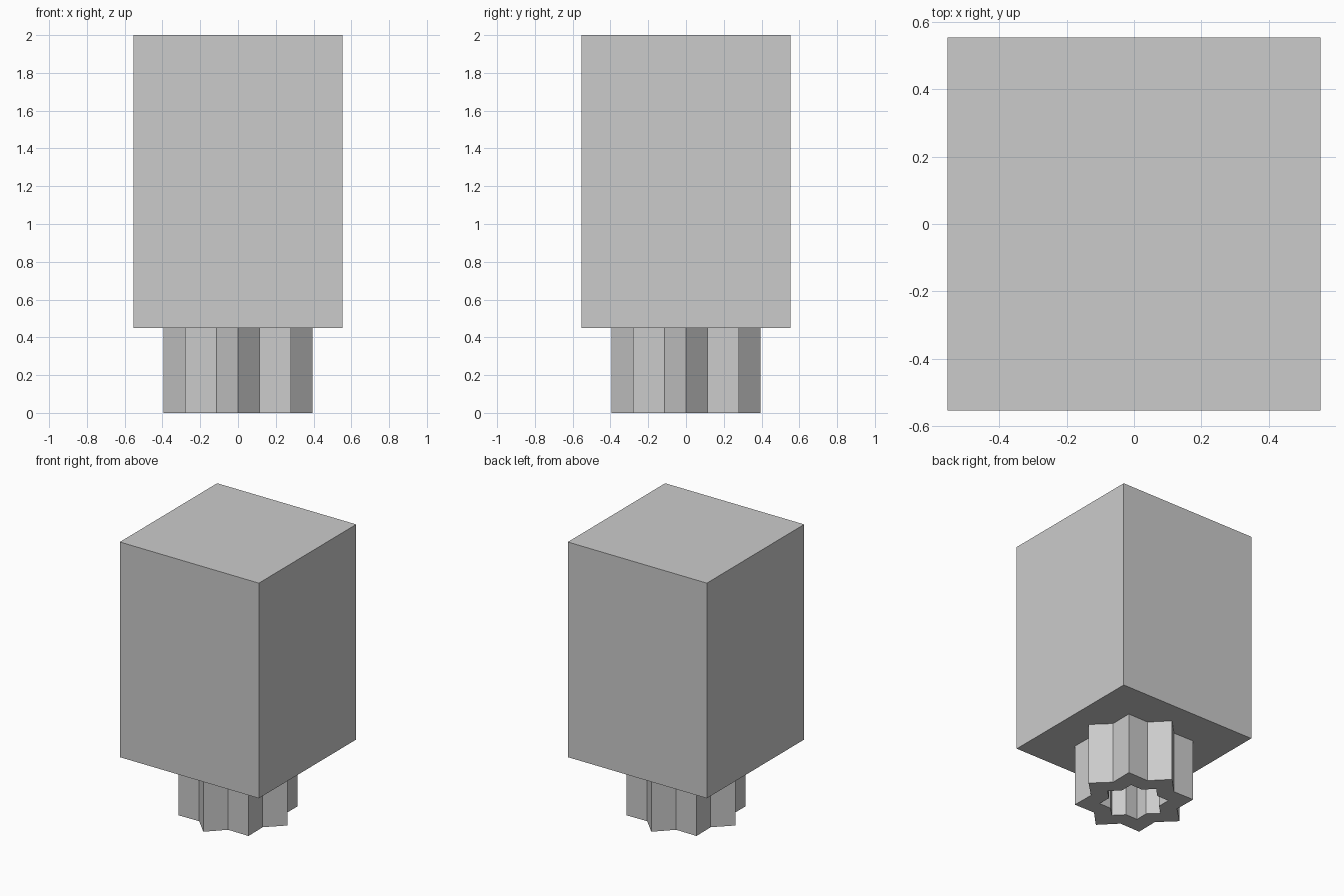
import bpy
import bmesh
from math import cos, sin, pi

cube = bpy.data.objects.get("Cube")
if cube:
    bpy.data.objects.remove(cube, do_unlink=True)

HALF, BASE, TOP = 0.554, 0.45, 2.0
POINTS = 8

grey = bpy.data.materials.new("plain grey")
grey.use_nodes = True
colour = (0.6, 0.6, 0.6, 1)
grey.diffuse_color = colour
grey.node_tree.nodes["Principled BSDF"].inputs["Base Color"].default_value = colour


def make_object(name, bm):
    bmesh.ops.recalc_face_normals(bm, faces=bm.faces)
    mesh = bpy.data.meshes.new(name)
    bm.to_mesh(mesh)
    bm.free()
    mesh.materials.append(grey)
    obj = bpy.data.objects.new(name, mesh)
    bpy.context.collection.objects.link(obj)
    return obj


def star_ring(bm, tip, notch, z):
    """Star outline whose radius alternates between tip and notch."""
    ring = []
    for i in range(POINTS * 2):
        r, a = (notch if i % 2 else tip), i * pi / POINTS
        ring.append(bm.verts.new((r * cos(a), r * sin(a), z)))
    return ring


# Square block
bm = bmesh.new()
bmesh.ops.create_cube(bm, size=1)
bmesh.ops.scale(bm, vec=(2 * HALF, 2 * HALF, TOP - BASE), verts=bm.verts)
bmesh.ops.translate(bm, vec=(0, 0, (TOP + BASE) / 2), verts=bm.verts)
make_object("block", bm)

# Hollow star-shaped stem: outer wall, bottom rim, inner wall, top rim
bm = bmesh.new()
rings = [star_ring(bm, 0.395, 0.3, BASE), star_ring(bm, 0.395, 0.3, 0),
         star_ring(bm, 0.23, 0.175, 0), star_ring(bm, 0.23, 0.175, BASE)]
for k, ring in enumerate(rings):
    following = rings[(k + 1) % len(rings)]
    for i in range(len(ring)):
        j = (i + 1) % len(ring)
        bm.faces.new((ring[i], ring[j], following[j], following[i]))
make_object("star_stem", bm)
